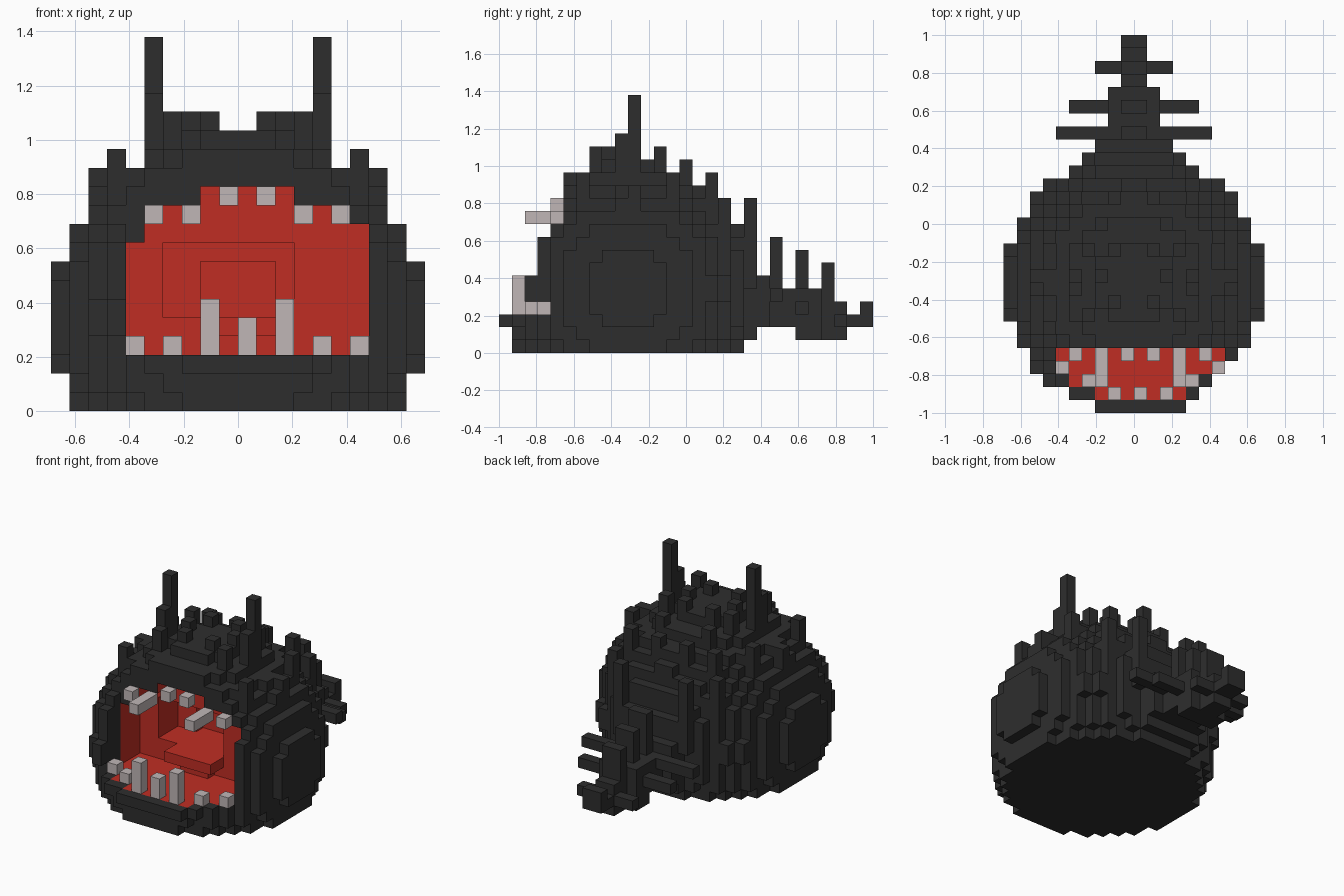
import bpy, bmesh
from mathutils import Vector

cube = bpy.data.objects.get("Cube")
if cube:
    bpy.data.objects.remove(cube, do_unlink=True)

V = 2 / 29  # size of one block


def material(name, rgb):
    m = bpy.data.materials.new(name)
    m.use_nodes = True
    m.diffuse_color = (*rgb, 1)
    bsdf = next(n for n in m.node_tree.nodes if n.type == 'BSDF_PRINCIPLED')
    bsdf.inputs["Base Color"].default_value = (*rgb, 1)
    return m


DARK = material("charcoal", (0.027, 0.027, 0.027))
RED = material("mouth red", (0.53, 0.027, 0.017))
BONE = material("tooth grey", (0.53, 0.47, 0.47))


def box(x0, x1, y0, y1, z0, z1):
    """Block cells, upper bounds excluded."""
    return {(x, y, z) for x in range(x0, x1) for y in range(y0, y1) for z in range(z0, z1)}


def block_object(name, cells, mats, rule=None):
    """Make the outer skin of a set of blocks; rule picks each face's material."""
    bm = bmesh.new()
    verts = {}

    def vert(p):
        if p not in verts:
            verts[p] = bm.verts.new((p[0] * V, (p[1] - 14.5) * V, p[2] * V))
        return verts[p]

    for c in sorted(cells):
        for axis in range(3):
            for side in (0, 1):
                n = list(c)
                n[axis] += 2 * side - 1
                n = tuple(n)
                if n in cells:
                    continue
                u, w = (axis + 1) % 3, (axis + 2) % 3
                ring = []
                for du, dw in ((0, 0), (1, 0), (1, 1), (0, 1)):
                    p = list(c)
                    p[axis] += side
                    p[u] += du
                    p[w] += dw
                    ring.append(vert(tuple(p)))
                f = bm.faces.new(ring if side else ring[::-1])
                f.material_index = rule(c, n) if rule else 0
    me = bpy.data.meshes.new(name)
    bm.to_mesh(me)
    bm.free()
    for m in mats:
        me.materials.append(m)
    ob = bpy.data.objects.new(name, me)
    bpy.context.scene.collection.objects.link(ob)
    return ob


# Round body: a ball of blocks cut flat at the ground
def in_ball(c):
    x, y, z = c
    return (x + .5) ** 2 + (y - 9.5) ** 2 + (z - 4.5) ** 2 <= 100


body = {c for c in box(-10, 10, 1, 20, 0, 15) if in_ball(c)}
body |= box(-3, 4, 0, 1, 2, 3)

# Front of the ball is open above the jaw, with stepped cheeks left standing
cheek_top = {0: 3, 1: 3, 2: 6, 3: 9, 4: 10}
for c in list(body):
    x, y, z = c
    if y < 5 and z >= 3 and (-6 <= x <= 6 or z >= cheek_top[y]):
        body.discard(c)
    if (y < 4 and x >= 7) or (y == 2 and x >= 6):
        body.discard(c)

# Mouth cavity: arched opening, then two smaller recesses
arch = {-6: 9, 6: 10}
cavity = set()
for x in range(-6, 7):
    top = arch.get(x, 12 if -2 <= x <= 2 else 11)
    cavity |= box(x, x + 1, 5, 8, 3, top)
cavity |= box(-4, 3, 8, 11, 5, 9) | box(-2, 2, 11, 12, 5, 8)
body -= cavity

floor_span = {1: (-3, 4), 2: (-5, 5), 3: (-6, 7), 4: (-6, 7)}


def mouth_rule(c, n):
    if n in cavity:
        return 1
    if n[2] == 3 and c[2] == 2 and c[1] in floor_span:
        lo, hi = floor_span[c[1]]
        return int(lo <= c[0] < hi)
    return 0


block_object("body", body, [DARK, RED], mouth_rule)

# Tongue on a narrower root
block_object("tongue", box(-2, 3, 6, 11, 4, 5) | box(-1, 2, 7, 11, 3, 4), [RED])

# Teeth: x, first y, last y, bottom, top
lower = [(-6, 3, 3, 3, 4), (-4, 2, 2, 3, 4), (-2, 1, 1, 3, 6), (0, 1, 1, 3, 5),
         (2, 1, 1, 3, 6), (4, 2, 2, 3, 4), (6, 3, 3, 3, 4)]
upper = [(-5, 4, 4, 10, 11), (-3, 2, 4, 10, 11), (-1, 4, 4, 11, 12),
         (1, 4, 4, 11, 12), (3, 2, 4, 10, 11), (5, 4, 4, 10, 11)]
for name, rows in (("lower_teeth", lower), ("upper_teeth", upper)):
    cells = set()
    for x, y0, y1, z0, z1 in rows:
        cells |= box(x, x + 1, y0, y1 + 1, z0, z1)
    block_object(name, cells, [BONE])


def pair(x, y, z0, z1):
    """One column on each side of the middle."""
    return box(x, x + 1, y, y + 1, z0, z1) | box(-x - 1, -x, y, y + 1, z0, z1)


# Horns with a short step in front
block_object("horns", pair(4, 10, 13, 20) | pair(4, 9, 13, 17), [DARK])

# Short spikes over the crown, flanks and back: x, y, bottom, top
spikes = [(1, 8, 15, 16), (3, 7, 14, 16), (3, 12, 14, 16), (1, 12, 15, 16), (2, 10, 14, 16),
          (6, 13, 11, 14), (6, 6, 11, 14), (2, 14, 13, 15), (4, 16, 10, 14),
          (1, 16, 12, 14), (5, 17, 8, 12), (3, 19, 5, 12), (7, 10, 11, 13)]
cells = set()
for s in spikes:
    cells |= pair(*s)
block_object("back_spikes", cells, [DARK])

# Tail: y, half width, bottom, top
tail = [(19, 3, 1, 8), (20, 3, 2, 6), (21, 2, 2, 5), (22, 2, 2, 5), (23, 2, 1, 5),
        (24, 2, 1, 5), (25, 1, 1, 5), (26, 1, 1, 4), (27, 1, 2, 3), (28, 1, 2, 4)]
cells = set()
for y, h, z0, z1 in tail:
    cells |= box(-h, h, y, y + 1, z0, z1)
# Side bars and upright fins along the tail
for y, h, z in ((21, 6, 4), (23, 5, 3), (26, 3, 2)):
    cells |= box(-h, h, y, y + 1, z, z + 1)
for y, z in ((21, 9), (23, 8), (25, 7)):
    cells |= box(-1, 1, y, y + 1, 4, z)
block_object("tail", cells, [DARK])
